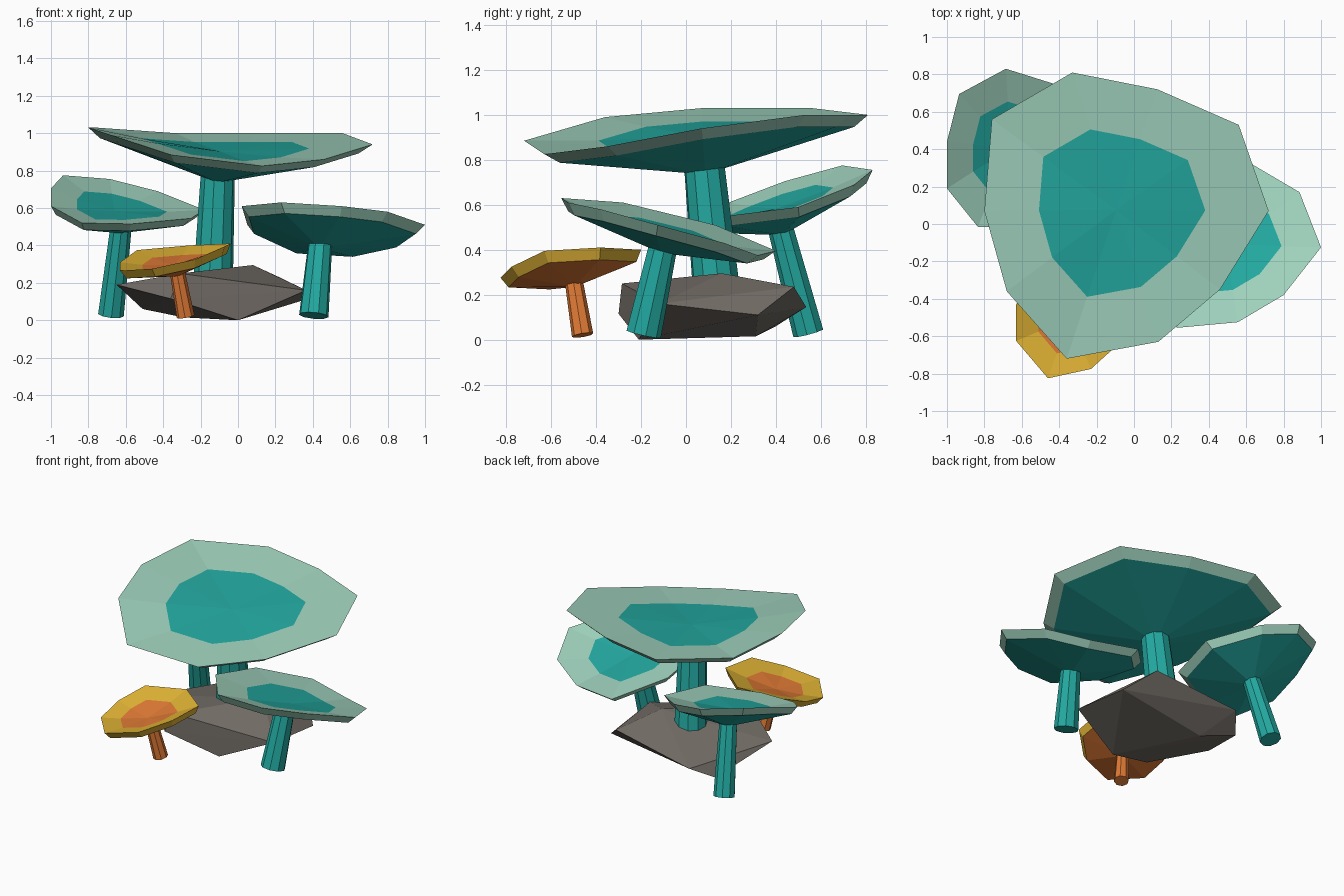
import bpy, bmesh
from mathutils import Vector

if "Cube" in bpy.data.objects:
    bpy.data.objects.remove(bpy.data.objects["Cube"])


def material(name, rgb):
    m = bpy.data.materials.new(name)
    m.diffuse_color = (*rgb, 1)
    m.use_nodes = True
    m.node_tree.nodes["Principled BSDF"].inputs["Base Color"].default_value = m.diffuse_color
    return m


SAGE = material("sage_green", (0.352, 0.650, 0.515))
TEAL = material("teal", (0.017, 0.400, 0.358))
GOLD = material("gold", (0.740, 0.445, 0.035))
ORANGE = material("orange", (0.740, 0.195, 0.036))
STONE = material("stone_grey", (0.175, 0.156, 0.136))


def finish(bm, name, mats):
    bmesh.ops.recalc_face_normals(bm, faces=bm.faces)
    me = bpy.data.meshes.new(name)
    bm.to_mesh(me)
    bm.free()
    for m in mats:
        me.materials.append(m)
    ob = bpy.data.objects.new(name, me)
    bpy.context.collection.objects.link(ob)


def bridge(bm, a, b, mat):
    # joins two rings, or a ring and a single pole vertex
    n = len(a)
    for i in range(n):
        j = (i + 1) % n
        if len(b) == 1:
            f = bm.faces.new((a[i], a[j], b[0]))
        else:
            f = bm.faces.new((a[i], a[j], b[j], b[i]))
        f.material_index = mat


def mushroom(name, rim, foot, neck, r_foot, r_neck, rim_mat, body_mat):
    rim = [Vector(p) for p in rim]
    foot, neck = Vector(foot), Vector(neck)
    axis = (neck - foot).normalized()
    centre = sum(rim, Vector()) / len(rim)

    # cap: dished top with a coloured middle, rim band and conical underside
    bm = bmesh.new()

    def ring(scale, drop):
        return [bm.verts.new(centre.lerp(p, scale) - axis * drop) for p in rim]

    top = ring(1, 0)
    middle = ring(0.585, 0.029)
    low = ring(0.91, 0.05)
    bridge(bm, top, middle, 0)
    bridge(bm, middle, [bm.verts.new(centre - axis * 0.053)], 1)
    bridge(bm, top, low, 0)
    bridge(bm, low, [bm.verts.new(neck)], 1)
    finish(bm, name + "_cap", [rim_mat, body_mat])

    # stem: tapered faceted tube that runs a little way into the cap
    bm = bmesh.new()
    bmesh.ops.create_cone(bm, cap_ends=True, segments=len(rim), radius1=r_foot,
                          radius2=r_neck, depth=(neck - foot).length + 0.03)
    bm.transform(axis.to_track_quat('Z', 'Y').to_matrix().to_4x4())
    bmesh.ops.translate(bm, verts=bm.verts, vec=(foot + neck) / 2 + axis * 0.015)
    finish(bm, name + "_stem", [body_mat])


# large middle mushroom
mushroom("large_mushroom",
         [(-.33, .81, 1.0), (.125, .72, 1.0), (.56, .53, 1.0), (.72, .07, .94),
          (.46, -.35, .86), (.13, -.63, .825), (-.36, -.72, .885),
          (-.68, -.36, .99), (-.80, .07, 1.03), (-.76, .56, 1.03)],
         (-.135, .14, .17), (-.11, .085, .735), .108, .092, SAGE, TEAL)

# right mushroom
mushroom("right_mushroom",
         [(.63, .32, .375), (.885, .17, .43), (1.0, -.125, .51), (.80, -.38, .58),
          (.555, -.525, .61), (.23, -.555, .63), (.02, -.28, .61),
          (.05, .13, .51), (.30, .40, .395)],
         (.405, -.19, .025), (.437, -.11, .385), .08, .065, SAGE, TEAL)

# back left mushroom
mushroom("back_left_mushroom",
         [(-.685, .83, .755), (-.935, .695, .775), (-1.0, .44, .705),
          (-1.0, .19, .61), (-.835, -.015, .52), (-.57, -.02, .515),
          (-.25, .14, .545), (-.18, .50, .59), (-.43, .75, .69)],
         (-.68, .545, .03), (-.63, .43, .465), .07, .058, SAGE, TEAL)

# small front mushroom
mushroom("small_mushroom",
         [(-.46, -.825, .275), (-.23, -.775, .325), (-.07, -.63, .395),
          (-.04, -.38, .41), (-.26, -.20, .40), (-.54, -.26, .375),
          (-.63, -.43, .31), (-.63, -.625, .265)],
         (-.28, -.46, .02), (-.32, -.495, .235), .048, .04, GOLD, ORANGE)

# faceted rock: hull of a few corner points
bm = bmesh.new()
for p in [(-.65, -.03, .19), (.08, .16, .295), (.36, .32, .11), (.365, -.12, .16),
          (.21, .48, .235), (0, -.21, 0), (-.51, .40, .06), (-.40, .535, .145),
          (-.29, .31, .015), (-.31, -.285, .25), (-.36, -.30, .115)]:
    bm.verts.new(p)
bmesh.ops.convex_hull(bm, input=bm.verts)
finish(bm, "rock", [STONE])
